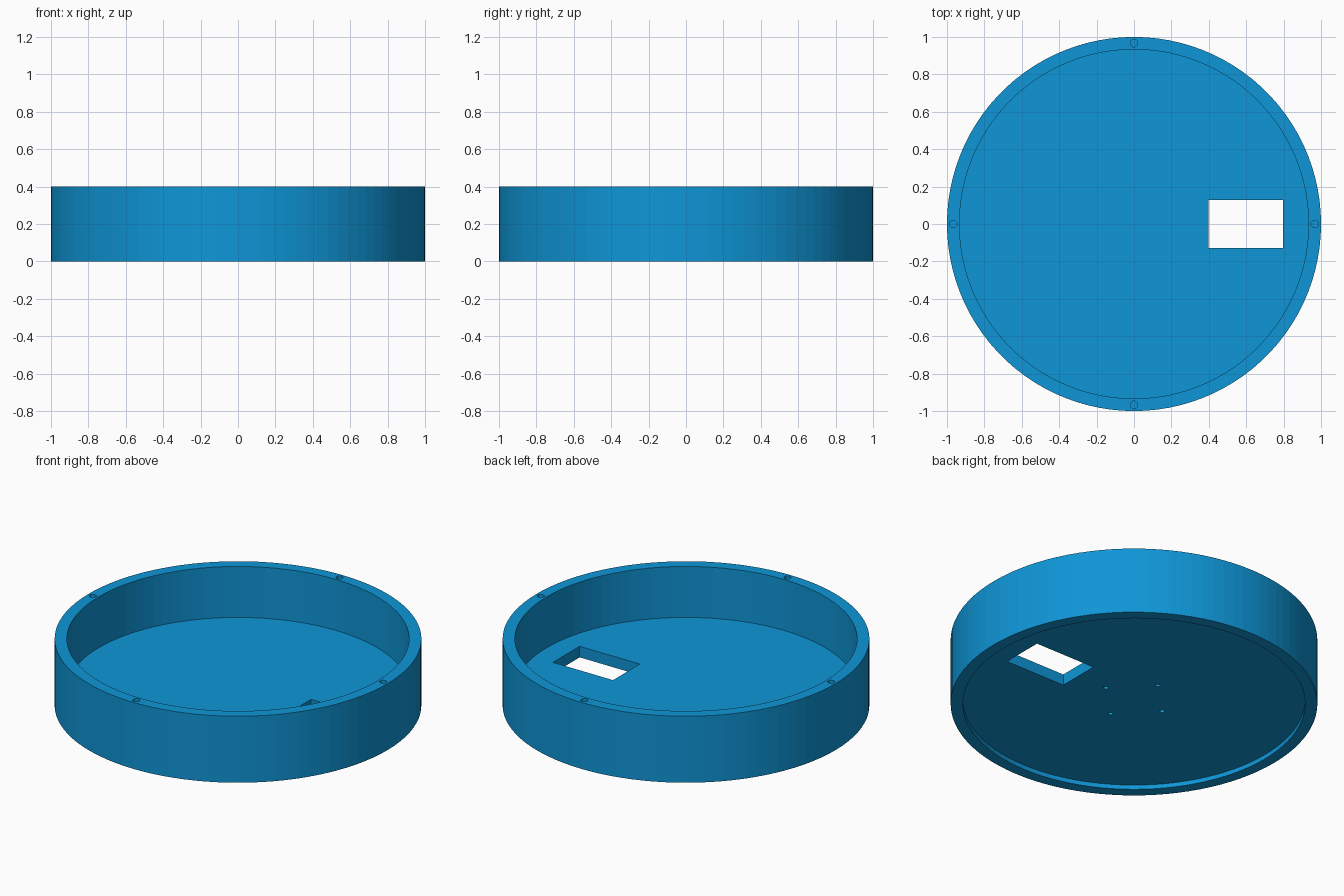
import bpy, bmesh, math
from mathutils import Matrix, Vector

if "Cube" in bpy.data.objects:
    bpy.data.objects.remove(bpy.data.objects["Cube"])

SEGMENTS = 100
OUTER, INNER = 1.0, 0.9333
HEIGHT, FLOOR_LOW, FLOOR_TOP = 0.4, 0.0267, 0.0933

blue = bpy.data.materials.new("blue plastic")
blue.diffuse_color = (0.0046, 0.305, 0.68, 1)
blue.use_nodes = True
blue.node_tree.nodes["Principled BSDF"].inputs["Base Color"].default_value = blue.diffuse_color


def make_object(name, bm):
    bmesh.ops.recalc_face_normals(bm, faces=bm.faces)
    mesh = bpy.data.meshes.new(name)
    bm.to_mesh(mesh)
    bm.free()
    mesh.materials.append(blue)
    obj = bpy.data.objects.new(name, mesh)
    bpy.context.collection.objects.link(obj)
    return obj


def add_box(bm, low, high):
    low, high = Vector(low), Vector(high)
    matrix = Matrix.Translation((low + high) / 2) @ Matrix.Diagonal((*(high - low), 1))
    bmesh.ops.create_cube(bm, size=1, matrix=matrix)


def add_drills(bm, ring, radius, z_low, z_high):
    # four upright pins on the x and y axes
    for i in range(4):
        a = i * math.pi / 2
        centre = (ring * math.cos(a), ring * math.sin(a), (z_low + z_high) / 2)
        bmesh.ops.create_cone(bm, cap_ends=True, segments=24, radius1=radius,
                              radius2=radius, depth=z_high - z_low,
                              matrix=Matrix.Translation(centre))


# Round tray: wall profile turned about z, then both floor discs filled
bm = bmesh.new()
profile = [(INNER, FLOOR_LOW), (INNER, 0), (OUTER, 0),
           (OUTER, HEIGHT), (INNER, HEIGHT), (INNER, FLOOR_TOP)]
verts = [bm.verts.new((r, 0, z)) for r, z in profile]
edges = [bm.edges.new(pair) for pair in zip(verts, verts[1:])]
bmesh.ops.spin(bm, geom=verts + edges, cent=(0, 0, 0), axis=(0, 0, 1),
               angle=math.tau, steps=SEGMENTS)
bmesh.ops.remove_doubles(bm, verts=bm.verts, dist=1e-4)
bmesh.ops.holes_fill(bm, edges=[e for e in bm.edges if e.is_boundary], sides=0)
tray = make_object("round_tray", bm)

# Cutter: floor window, rim screw holes, blind holes under the floor
bm = bmesh.new()
add_box(bm, (0.397, -0.127, -0.1), (0.797, 0.127, 0.2))
add_drills(bm, 0.9667, 0.02, HEIGHT - 0.1333, HEIGHT + 0.05)
add_drills(bm, 0.2, 0.0135, -0.05, FLOOR_LOW + 0.04)
cutter = make_object("hole_cutter", bm)
cutter.hide_render = True

cut = tray.modifiers.new("holes", 'BOOLEAN')
cut.operation = 'DIFFERENCE'
cut.solver = 'EXACT'
cut.object = cutter
bpy.context.view_layer.objects.active = tray
tray.select_set(True)
bpy.ops.object.modifier_apply(modifier=cut.name)
bpy.data.objects.remove(cutter)
